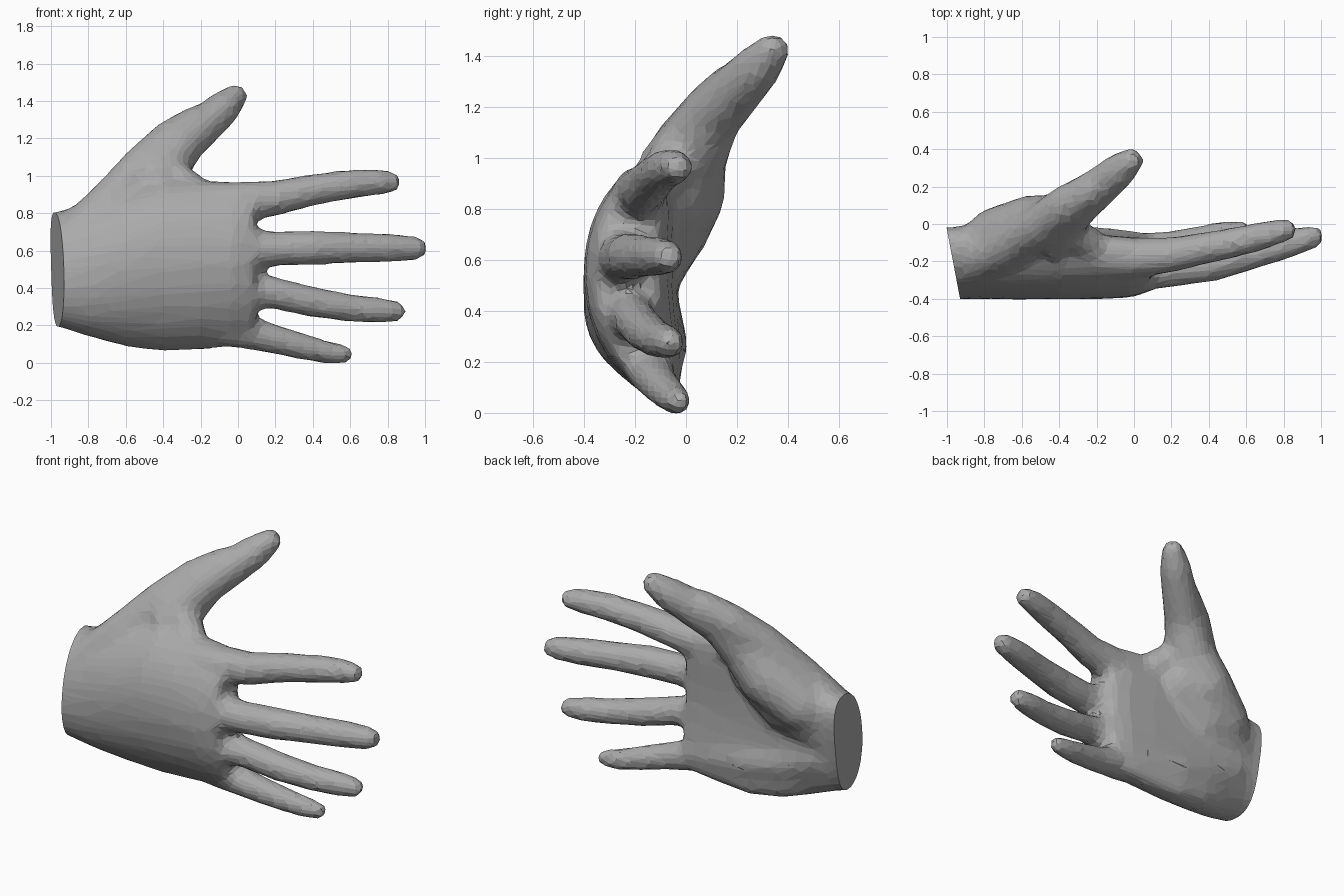
import bpy, bmesh, math
from mathutils import Vector

if "Cube" in bpy.data.objects:
    bpy.data.objects.remove(bpy.data.objects["Cube"])

SIDES = 16
skin = bpy.data.materials.new("plain_grey")
skin.diffuse_color = (0.4, 0.4, 0.4, 1)
skin.use_nodes = True
skin.node_tree.nodes["Principled BSDF"].inputs["Base Color"].default_value = skin.diffuse_color


def loft(bm, rings):
    """Closed tube through rings of equal point count."""
    loops = [[bm.verts.new(p) for p in ring] for ring in rings]
    for a, b in zip(loops, loops[1:]):
        for i in range(len(a)):
            j = (i + 1) % len(a)
            bm.faces.new((a[i], a[j], b[j], b[i]))
    bm.faces.new(loops[0][::-1])
    bm.faces.new(loops[-1])


def digit(bm, path):
    """Round tube along (x, y, z, radius) stations, with a domed tip."""
    pts = [Vector(p[:3]) for p in path]
    radii = [p[3] + 0.006 for p in path]
    end = (pts[-1] - pts[-2]).normalized()
    tip, r = pts[-1], radii[-1]
    pts += [tip + end * r * 0.5, tip + end * r * 0.85]
    radii += [r * 0.86, r * 0.5]
    rings = []
    for k, (p, r) in enumerate(zip(pts, radii)):
        d = (pts[min(k + 1, len(pts) - 1)] - pts[max(k - 1, 0)]).normalized()
        u = d.cross(Vector((0, 1, 0))).normalized()
        v = d.cross(u)
        rings.append([p + u * r * math.cos(a) + v * r * math.sin(a)
                      for a in (2 * math.pi * i / SIDES for i in range(SIDES))])
    loft(bm, rings)


def palm_ring(x, lo, hi, yc, half, arch, tilt):
    """Rounded section across the palm, its edges curling towards +y."""
    ring = []
    for i in range(28):
        a = 2 * math.pi * i / 28
        c, s = math.cos(a), math.sin(a)
        t = math.copysign(abs(c) ** 0.85, c)
        w = math.copysign(abs(s) ** 0.85, s)
        ring.append((x, yc + half * w + arch * t * t + tilt * t,
                     (lo + hi) / 2 + (hi - lo) / 2 * t))
    return ring


bm = bmesh.new()

# palm: x, bottom, top, centre y, half thickness, arch, tilt
loft(bm, [palm_ring(*s) for s in (
    (-1.15, .21, .79, -.215, .175, .04, .05),
    (-.95, .19, .81, -.215, .180, .04, .05),
    (-.80, .14, .86, -.215, .185, .06, .03),
    (-.60, .085, .93, -.220, .185, .10, .00),
    (-.40, .06, .98, -.225, .178, .11, -.02),
    (-.20, .07, .98, -.230, .172, .11, -.02),
    (-.02, .085, .965, -.235, .160, .11, -.02),
    (.09, .09, .955, -.235, .125, .10, -.02))])

# heel of the palm below the little finger
digit(bm, [(-.85, -.175, .41, .145), (-.6, -.15, .31, .145),
           (-.4, -.13, .26, .13), (-.15, -.13, .22, .105), (.0, -.13, .2, .09)])

# inner pad of the thumb
digit(bm, [(-.88, -.16, .56, .14), (-.62, -.10, .68, .155), (-.42, -.08, .85, .15)])

# ball of the thumb running into the thumb itself
digit(bm, [(-.87, -.16, .62, .13), (-.75, -.07, .71, .15), (-.55, -.02, .86, .17),
           (-.42, .01, 1.02, .15), (-.30, .105, 1.17, .115), (-.17, .21, 1.28, .10),
           (-.08, .285, 1.36, .09), (-.015, .34, 1.425, .065)])

# back of the thumb
digit(bm, [(-.87, -.20, .66, .13), (-.70, -.14, .84, .115), (-.51, -.015, 1.05, .11),
           (-.36, .10, 1.19, .105), (-.22, .185, 1.285, .09)])

# web between thumb and index finger
digit(bm, [(-.45, -.08, .95, .12), (-.34, -.05, 1.0, .09), (-.25, -.10, .92, .09)])

# index, middle, ring and little fingers
for path in (
    [(-.25, -.18, .85, .105), (.0, -.18, .86, .105), (.2, -.165, .88, .09),
     (.4, -.125, .925, .08), (.6, -.085, .955, .075), (.73, -.05, .966, .068),
     (.82, -.03, .966, .055)],
    [(-.25, -.25, .61, .11), (.0, -.25, .61, .11), (.2, -.245, .61, .087),
     (.4, -.22, .615, .088), (.6, -.17, .615, .079), (.8, -.11, .615, .075),
     (.955, -.07, .612, .06)],
    [(-.25, -.23, .39, .10), (.0, -.22, .39, .105), (.2, -.205, .372, .08),
     (.4, -.165, .325, .078), (.6, -.12, .293, .07), (.75, -.08, .28, .066),
     (.845, -.06, .275, .054)],
    [(-.25, -.15, .20, .08), (.0, -.145, .175, .09), (.2, -.115, .125, .074),
     (.35, -.08, .085, .066), (.48, -.045, .055, .057), (.575, -.025, .045, .046)],
):
    digit(bm, path)

mesh = bpy.data.meshes.new("hand")
bmesh.ops.recalc_face_normals(bm, faces=bm.faces)
bm.to_mesh(mesh)
bm.free()
hand = bpy.data.objects.new("hand", mesh)
bpy.context.collection.objects.link(hand)

# fuse the parts into one skin, soften the webs, coarsen to broad facets
fuse = hand.modifiers.new("fuse", "REMESH")
fuse.mode = "VOXEL"
fuse.voxel_size = 0.025
soften = hand.modifiers.new("soften", "SMOOTH")
soften.factor = 0.5
soften.iterations = 10
facet = hand.modifiers.new("facet", "DECIMATE")
facet.ratio = 0.16
deps = bpy.context.evaluated_depsgraph_get()
hand.data = bpy.data.meshes.new_from_object(hand.evaluated_get(deps))
hand.modifiers.clear()

# slanted flat cut at the wrist
bm = bmesh.new()
bm.from_mesh(hand.data)
bmesh.ops.join_triangles(bm, faces=bm.faces[:], angle_face_threshold=0.5,
                         angle_shape_threshold=0.8)
cut = bmesh.ops.bisect_plane(bm, geom=bm.verts[:] + bm.edges[:] + bm.faces[:],
                             plane_co=(-1, -.03, .5), plane_no=(-.37, -.07, 0),
                             clear_outer=True)
rim = [e for e in cut["geom_cut"] if isinstance(e, bmesh.types.BMEdge)]
bmesh.ops.edgeloop_fill(bm, edges=rim)
bmesh.ops.recalc_face_normals(bm, faces=bm.faces)
for f in bm.faces:
    f.smooth = False
    f.material_index = 0
bm.to_mesh(hand.data)
bm.free()
hand.data.materials.clear()
hand.data.materials.append(skin)
